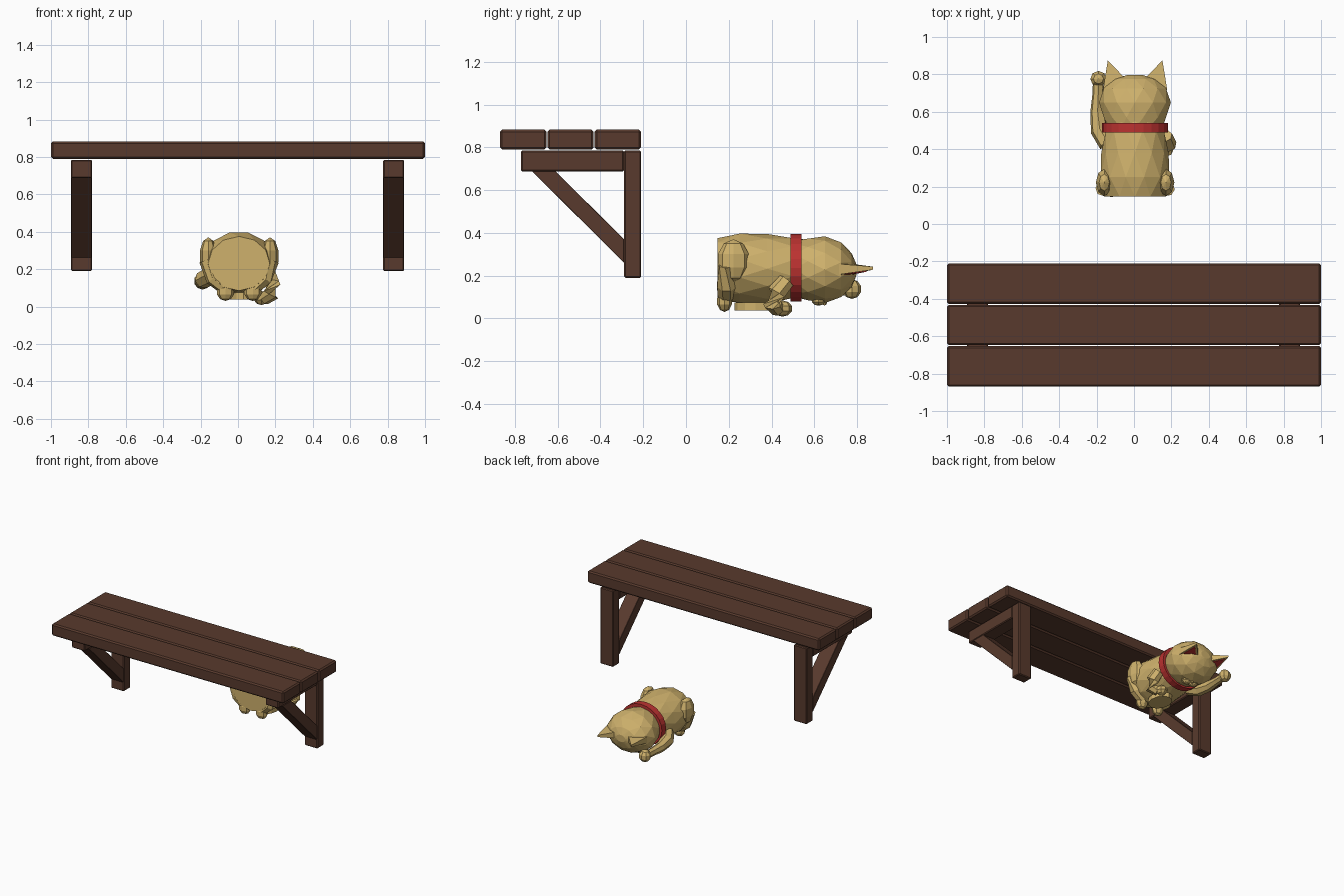
import bpy, bmesh, math
from mathutils import Vector, Matrix

if "Cube" in bpy.data.objects:
    bpy.data.objects.remove(bpy.data.objects["Cube"])


def material(name, rgb):
    m = bpy.data.materials.new(name)
    m.diffuse_color = (*rgb, 1)
    m.use_nodes = True
    m.node_tree.nodes["Principled BSDF"].inputs["Base Color"].default_value = m.diffuse_color
    return m


WOOD = material("dark wood", (0.098, 0.042, 0.026))
GOLD = material("gold", (0.62, 0.44, 0.15))
RED = material("red", (0.50, 0.032, 0.030))


def finish(name, bm, mat):
    bmesh.ops.recalc_face_normals(bm, faces=bm.faces)
    me = bpy.data.meshes.new(name)
    bm.to_mesh(me)
    bm.free()
    me.materials.append(mat)
    ob = bpy.data.objects.new(name, me)
    bpy.context.collection.objects.link(ob)
    return ob


def add_bevel(ob, width):
    b = ob.modifiers.new("bevel", 'BEVEL')
    b.width = width
    b.segments = 1
    return ob


def prism_x(name, yz, x0, x1, bevel):
    """Side profile in y,z extruded along x."""
    bm = bmesh.new()
    f = bm.faces.new([bm.verts.new((x0, y, z)) for y, z in yz])
    r = bmesh.ops.extrude_face_region(bm, geom=[f])
    bmesh.ops.translate(bm, vec=(x1 - x0, 0, 0),
                        verts=[v for v in r["geom"] if isinstance(v, bmesh.types.BMVert)])
    return add_bevel(finish(name, bm, WOOD), bevel)


def rect(y0, y1, z0, z1):
    return [(y0, z0), (y1, z0), (y1, z1), (y0, z1)]


def bridge(bm, rings):
    for a, b in zip(rings, rings[1:]):
        n = len(a)
        for i in range(n):
            bm.faces.new((a[i], a[(i + 1) % n], b[(i + 1) % n], b[i]))
    bm.faces.new(rings[0])
    bm.faces.new(rings[-1])


def loft_y(name, sections, mat, n=12, cx=0.005):
    """Elliptic sections (y, half width, z low, z high) stacked along y."""
    bm = bmesh.new()
    rings = []
    for k, (y, rx, lo, hi) in enumerate(sections):
        ring = []
        for i in range(n):
            a = 2 * math.pi * (i + 0.5 * (k % 2)) / n
            ring.append(bm.verts.new((cx + rx * math.cos(a), y,
                                      (lo + hi) / 2 + (hi - lo) / 2 * math.sin(a))))
        rings.append(ring)
    # staggered rings joined by triangles for a faceted look
    for k, (a, b) in enumerate(zip(rings, rings[1:])):
        for i in range(n):
            j = (i + 1) % n
            if k % 2 == 0:
                bm.faces.new((a[i], a[j], b[i]))
                bm.faces.new((a[j], b[j], b[i]))
            else:
                bm.faces.new((a[i], a[j], b[j]))
                bm.faces.new((a[i], b[j], b[i]))
    bm.faces.new(rings[0])
    bm.faces.new(rings[-1])
    return finish(name, bm, mat)


def blob(name, loc, size, mat=GOLD, seg=8, rings=5):
    bm = bmesh.new()
    bmesh.ops.create_uvsphere(bm, u_segments=seg, v_segments=rings, radius=1)
    bmesh.ops.transform(bm, matrix=Matrix.Translation(loc) @ Matrix.Diagonal((*size, 1)), verts=bm.verts)
    return finish(name, bm, mat)


def limb(name, pts, n=7):
    """Tube through points (x, y, z, radius)."""
    bm = bmesh.new()
    P = [Vector(p[:3]) for p in pts]
    rings = []
    for i, p in enumerate(P):
        d = (P[min(i + 1, len(P) - 1)] - P[max(i - 1, 0)]).normalized()
        u = d.cross(Vector((0.3, 0.1, 1))).normalized()
        w = d.cross(u)
        r = pts[i][3]
        rings.append([bm.verts.new(p + r * (u * math.cos(t) + w * math.sin(t)))
                      for t in [2 * math.pi * k / n for k in range(n)]])
    bridge(bm, rings)
    return finish(name, bm, GOLD)


# shelf planks
for i, (y0, y1) in enumerate([(-0.87, -0.653), (-0.648, -0.432), (-0.427, -0.21)]):
    prism_x(f"plank_{i + 1}", rect(y0, y1, 0.79, 0.883), -1, 1, 0.01)

# brackets: post, arm and slanted brace
for side, x in (("left", -0.837), ("right", 0.832)):
    x0, x1 = x - 0.056, x + 0.056
    prism_x(f"{side}_post", rect(-0.29, -0.21, 0.19, 0.785), x0, x1, 0.006)
    prism_x(f"{side}_arm", rect(-0.772, -0.29, 0.688, 0.785), x0, x1, 0.006)
    prism_x(f"{side}_brace", [(-0.72, 0.688), (-0.29, 0.26), (-0.29, 0.37), (-0.61, 0.688)],
            x0 + 0.001, x1 - 0.001, 0.002)

# cat figurine lying on its front: body, head, collar
loft_y("cat_body", [(0.147, 0.165, 0.085, 0.375), (0.25, 0.190, 0.068, 0.402),
                    (0.38, 0.180, 0.070, 0.395), (0.50, 0.160, 0.09, 0.38),
                    (0.55, 0.150, 0.10, 0.37)], GOLD)
loft_y("cat_head", [(0.51, 0.145, 0.10, 0.365), (0.57, 0.172, 0.08, 0.378),
                    (0.65, 0.192, 0.072, 0.384), (0.725, 0.172, 0.095, 0.36),
                    (0.775, 0.115, 0.145, 0.305), (0.797, 0.04, 0.20, 0.255)], GOLD)

# collar as a raised band
bm = bmesh.new()
rings = []
for y in (0.49, 0.541):
    rings.append([bm.verts.new((0.006 + 0.177 * math.cos(a), y, 0.236 + 0.158 * math.sin(a)))
                  for a in [2 * math.pi * k / 24 for k in range(24)]])
bridge(bm, rings)
finish("collar", bm, RED)


# ears: flat wedges with red inner plates
def wedge(name, tri, z0, z1, tip0, tip1, mat):
    bm = bmesh.new()
    lo = [bm.verts.new((x, y, z)) for (x, y), z in zip(tri, (z0, tip0, z0))]
    hi = [bm.verts.new((x, y, z)) for (x, y), z in zip(tri, (z1, tip1, z1))]
    bridge(bm, [lo, hi])
    finish(name, bm, mat)


for side, s in (("left", -1), ("right", 1)):
    tri = [(0.006 + s * 0.172, 0.715), (0.006 + s * 0.146, 0.875), (0.006 + s * 0.05, 0.775)]
    wedge(f"{side}_ear", tri, 0.205, 0.255, 0.228, 0.242, GOLD)
    c = Vector((sum(p[0] for p in tri) / 3, sum(p[1] for p in tri) / 3))
    inner = [tuple(c + (Vector(p) - c) * 0.68) for p in tri]
    wedge(f"{side}_inner_ear", inner, 0.205, 0.212, 0.219, 0.226, RED)

# muzzle and nose on the underside
for s in (-1, 1):
    blob("muzzle", (0.006 + s * 0.03, 0.62, 0.083), (0.038, 0.032, 0.024))
blob("nose", (0.006, 0.648, 0.072), (0.014, 0.011, 0.012), GOLD, 6, 4)

# haunches and feet
for side, s in (("left", -1), ("right", 1)):
    blob(f"{side}_haunch", (0.006 + s * 0.165, 0.222, 0.27), (0.047, 0.076, 0.1))
    limb(f"{side}_leg", [(0.006 + s * 0.175, 0.19, 0.25, 0.04), (0.006 + s * 0.135, 0.19, 0.15, 0.045),
                         (0.006 + s * 0.075, 0.185, 0.10, 0.038)])
    blob(f"{side}_foot", (0.006 + s * 0.073, 0.180, 0.08), (0.048, 0.036, 0.05))

# raised arm with paw
limb("raised_arm", [(-0.14, 0.43, 0.17, 0.05), (-0.185, 0.5, 0.145, 0.048), (-0.197, 0.60, 0.135, 0.037),
                    (-0.193, 0.69, 0.135, 0.03), (-0.19, 0.76, 0.135, 0.03)])
blob("raised_paw", (-0.190, 0.776, 0.137), (0.046, 0.045, 0.046))

# folded arm with paw, resting on an oval plaque
limb("folded_arm", [(0.165, 0.47, 0.175, 0.04), (0.182, 0.425, 0.12, 0.046),
                    (0.175, 0.405, 0.065, 0.045), (0.14, 0.43, 0.042, 0.035)])
blob("folded_paw", (0.125, 0.452, 0.046), (0.042, 0.046, 0.038))
bm = bmesh.new()
bmesh.ops.create_cone(bm, cap_ends=True, segments=12, radius1=1, radius2=1, depth=1)
bmesh.ops.transform(bm, matrix=Matrix.Translation((0.03, 0.325, 0.056))
                    @ Matrix.Diagonal((0.075, 0.097, 0.036, 1)), verts=bm.verts)
finish("plaque", bm, GOLD)
